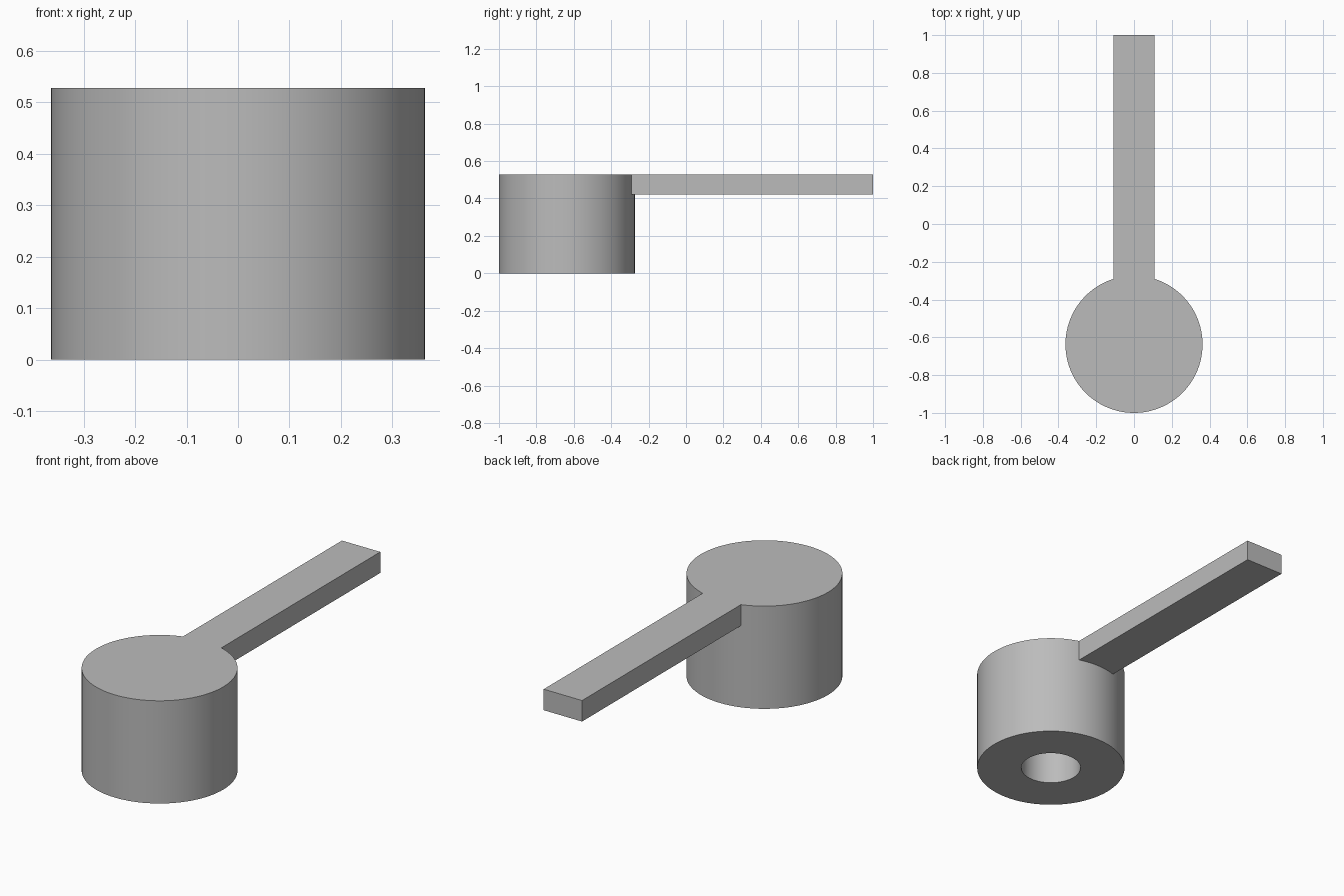
import bpy
import math

cube = bpy.data.objects.get("Cube")
if cube:
    bpy.data.objects.remove(cube, do_unlink=True)

RADIUS, HEIGHT, CENTRE_Y = 0.363, 0.528, -0.637
BORE_RADIUS, BORE_DEPTH = 0.146, 0.42
ARM_WIDTH, ARM_BOTTOM, ARM_START = 0.218, 0.42, -0.5

grey = bpy.data.materials.new("plain grey")
grey.use_nodes = True
colour = (0.5, 0.5, 0.5, 1)
grey.diffuse_color = colour
grey.node_tree.nodes["Principled BSDF"].inputs["Base Color"].default_value = colour


def cylinder(name, radius, bottom, top, sides):
    bpy.ops.mesh.primitive_cylinder_add(
        vertices=sides, radius=radius, depth=top - bottom,
        location=(0, CENTRE_Y, (top + bottom) / 2))
    obj = bpy.context.object
    obj.name = name
    obj.data.materials.append(grey)
    return obj


def combine(target, tool, operation):
    mod = target.modifiers.new(operation.lower(), 'BOOLEAN')
    mod.operation = operation
    mod.solver = 'EXACT'
    mod.object = tool
    bpy.context.view_layer.objects.active = target
    bpy.ops.object.modifier_apply(modifier=mod.name)
    bpy.data.objects.remove(tool, do_unlink=True)


# Round hub with a blind bore in its underside
handle = cylinder("lever_handle", RADIUS, 0, HEIGHT, 96)
bore = cylinder("bore_cutter", BORE_RADIUS, -0.1, BORE_DEPTH, 64)
bore.hide_render = True
combine(handle, bore, 'DIFFERENCE')

# Flat arm, flush with the top of the hub
bpy.ops.mesh.primitive_cube_add(
    size=1, location=(0, (1 + ARM_START) / 2, (HEIGHT + ARM_BOTTOM) / 2))
arm = bpy.context.object
arm.name = "arm"
arm.dimensions = (ARM_WIDTH, 1 - ARM_START, HEIGHT - ARM_BOTTOM)
bpy.ops.object.transform_apply(location=False, rotation=False, scale=True)
arm.data.materials.append(grey)
combine(handle, arm, 'UNION')

# Smooth round walls with crisp rims
bpy.ops.object.select_all(action='DESELECT')
handle.select_set(True)
bpy.context.view_layer.objects.active = handle
bpy.ops.object.shade_smooth_by_angle(angle=math.radians(30))
